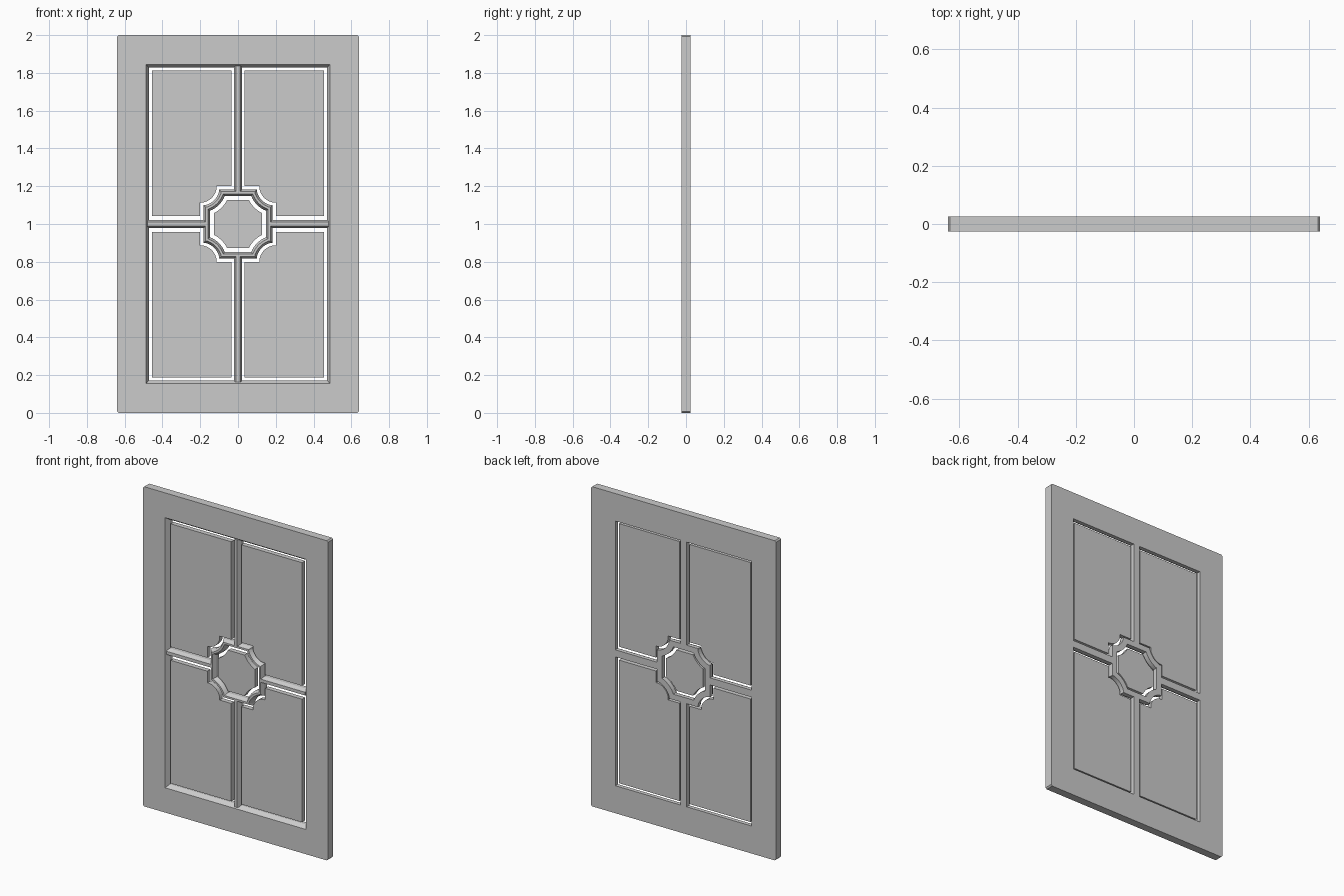
import bpy, bmesh, math

if "Cube" in bpy.data.objects:
    bpy.data.objects.remove(bpy.data.objects["Cube"])

BACK, FRONT = 0.025, -0.025
CZ = 1.0          # height of the door centre
C = 0.2           # centre of the concave corner arcs


def finish(bm, name):
    bmesh.ops.remove_doubles(bm, verts=bm.verts, dist=1e-5)
    bmesh.ops.recalc_face_normals(bm, faces=bm.faces)
    me = bpy.data.meshes.new(name)
    bm.to_mesh(me)
    bm.free()
    ob = bpy.data.objects.new(name, me)
    bpy.context.collection.objects.link(ob)
    return ob


def loft(name, loops, closed):
    """Join (outline, y) loops; closed wraps last to first, otherwise ends are capped."""
    bm = bmesh.new()
    rings = [[bm.verts.new((x, y, CZ + z)) for x, z in pts] for pts, y in loops]
    n = len(rings[0])
    for k in range(len(rings) if closed else len(rings) - 1):
        a, b = rings[k], rings[(k + 1) % len(rings)]
        for i in range(n):
            j = (i + 1) % n
            bm.faces.new((a[i], a[j], b[j], b[i]))
    if not closed:
        bm.faces.new(rings[0])
        bm.faces.new(rings[-1])
    return finish(bm, name)


def rect(w, h, c=0.0):
    """Rectangle with corners cut by c, eight points."""
    q = [(w, h - c), (w - c, h)]
    return (q + [(-x, z) for x, z in reversed(q)] + [(-x, -z) for x, z in q]
            + [(x, -z) for x, z in reversed(q)])


def scallop(half, r, step, segs=8):
    """Quarter of the rosette outline: a flat, a small step and a concave arc."""
    d = C - half + step
    y0 = C - math.sqrt(r * r - d * d)
    a0 = math.atan2(y0 - C, -d)
    a1 = -math.pi / 2 - (a0 + math.pi)
    pts = [(half, y0)]
    for i in range(segs + 1):
        a = a0 + (a1 - a0) * i / segs
        pts.append((C + r * math.cos(a), C + r * math.sin(a)))
    return pts + [(y0, half)]


def rosette(half, r, step):
    q = scallop(half, r, step)
    return (q + [(-x, z) for x, z in reversed(q)] + [(-x, -z) for x, z in q]
            + [(x, -z) for x, z in reversed(q)])


# Outer frame with chamfered inner edge
loft("outer_frame", [
    (rect(0.64, 1.0, 0.008), BACK), (rect(0.64, 1.0, 0.008), FRONT),
    (rect(0.487, 0.845), FRONT), (rect(0.472, 0.828), 0.0),
    (rect(0.472, 0.828), BACK)], True)

# Ring around the centre panel
loft("centre_ring", [
    (rosette(0.183, 0.104, 0.012), BACK), (rosette(0.183, 0.104, 0.012), 0.0),
    (rosette(0.172, 0.116, 0.006), -0.022), (rosette(0.16, 0.128, 0.0), -0.022),
    (rosette(0.148, 0.14, 0.0), 0.0), (rosette(0.148, 0.14, 0.0), BACK)], True)

# Centre panel
centre = rosette(0.128, 0.16, 0.0)
centre = [p for i, p in enumerate(centre) if math.dist(p, centre[i - 1]) > 1e-5]
loft("centre_panel", [(centre, -0.017), (centre, 0.013)], False)

# Four panels, each notched around the ring
outline = [(0.455, 0.042), (0.455, 0.812), (0.035, 0.812), (0.035, 0.2)]
outline += scallop(0.2, 0.087, 0.017)[::-1] + [(0.2, 0.042)]
for sx, side in ((1, "right"), (-1, "left")):
    for sz, level in ((1, "upper"), (-1, "lower")):
        pts = [(sx * x, sz * z) for x, z in outline]
        loft(f"{level}_{side}_panel", [(pts, -0.017), (pts, 0.013)], False)

# Glazing bars from the ring to the frame, with a chamfered front
PROFILE = [(-0.022, BACK), (0.022, BACK), (0.022, 0.0), (0.010, -0.022),
           (-0.010, -0.022), (-0.022, 0.0)]


def bar(name, dx, dz, length):
    bm = bmesh.new()
    ends = [[bm.verts.new((dx * d + dz * u, y, CZ + dz * d + dx * u))
             for u, y in PROFILE] for d in (0.168, length)]
    for i in range(len(PROFILE)):
        j = (i + 1) % len(PROFILE)
        bm.faces.new((ends[0][i], ends[0][j], ends[1][j], ends[1][i]))
    bm.faces.new(ends[0])
    bm.faces.new(ends[1])
    finish(bm, name)


bar("right_bar", 1, 0, 0.48)
bar("left_bar", -1, 0, 0.48)
bar("upper_bar", 0, 1, 0.837)
bar("lower_bar", 0, -1, 0.837)
